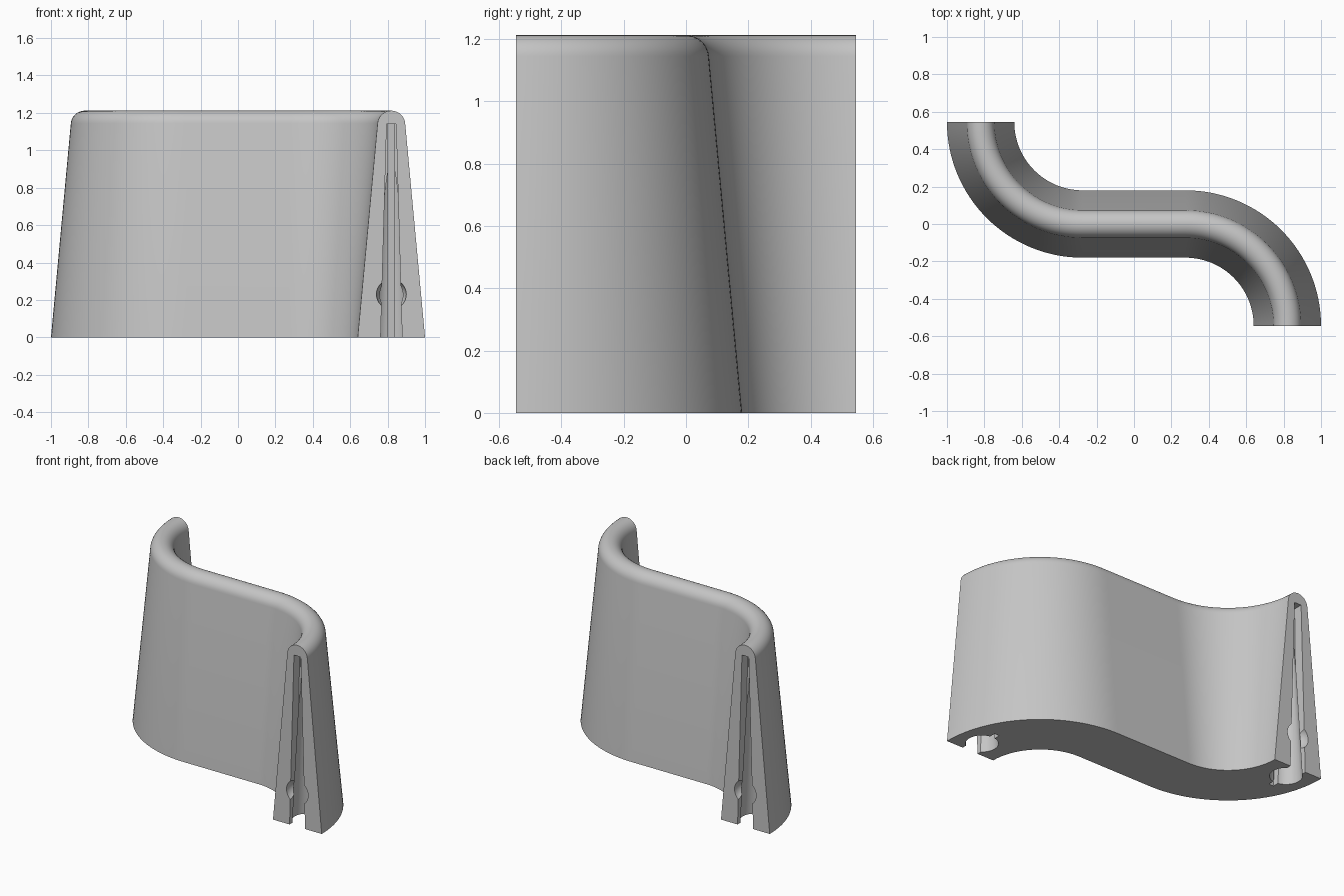
import bpy, bmesh, math
from mathutils import Matrix, Vector

cube = bpy.data.objects.get("Cube")
if cube:
    bpy.data.objects.remove(cube, do_unlink=True)

R = 0.545        # bend radius of the centreline
BEND_X = 0.275   # where the straight middle meets the bends
END_X = BEND_X + R

grey = bpy.data.materials.new("plain_grey")
grey.use_nodes = True
grey.diffuse_color = (0.56, 0.56, 0.56, 1)
grey.node_tree.nodes["Principled BSDF"].inputs["Base Color"].default_value = (0.56, 0.56, 0.56, 1)


def make_object(name, bm):
    bmesh.ops.recalc_face_normals(bm, faces=bm.faces)
    mesh = bpy.data.meshes.new(name)
    bm.to_mesh(mesh)
    bm.free()
    mesh.materials.append(grey)
    obj = bpy.data.objects.new(name, mesh)
    bpy.context.collection.objects.link(obj)
    return obj


def loft(name, rings):
    """Skin closed rings of points and cap both ends."""
    bm = bmesh.new()
    loops = [[bm.verts.new(p) for p in ring] for ring in rings]
    n = len(loops[0])
    for a, b in zip(loops, loops[1:]):
        for i in range(n):
            j = (i + 1) % n
            bm.faces.new((a[i], a[j], b[j], b[i]))
    bm.faces.new(loops[0])
    bm.faces.new(loops[-1])
    return make_object(name, bm)


# Tapered wall section with a rounded crest: (sideways offset, height)
section = [(-0.18, 0), (0.18, 0)]
for i in range(17):
    a = math.radians(5 + 170 * i / 16)
    section.append((0.074 * math.cos(a), 1.138 + 0.074 * math.sin(a)))

# S-shaped centreline: (point, sideways direction)
STEPS = 32
path = []
for i in range(STEPS + 1):
    a = math.pi + math.pi / 2 * i / STEPS
    out = Vector((math.cos(a), math.sin(a), 0))
    path.append((Vector((-BEND_X, R, 0)) + out * R, out))
path += [(-p, o) for p, o in reversed(path)]

wall = loft("curved_wall", [[p + o * s + Vector((0, 0, z)) for s, z in section]
                            for p, o in path])


def tapered_slot(name, low, high, depth_low, depth_high):
    """Vertical slot open through the end face and the floor."""
    rings = []
    for z, w, d in ((-0.02, low, depth_low), (1.14, high, depth_high)):
        y0, y1 = -R - 0.05, -R + d
        rings.append([(END_X - w, y0, z), (END_X + w, y0, z),
                      (END_X + w, y1, z), (END_X - w, y1, z)])
    return loft(name, rings)


def end_cutters():
    # Slot mouth and the thin slit behind the socket
    cutters = [tapered_slot("slot_mouth", 0.058, 0.025, 0.08, 0.06),
               tapered_slot("slot_slit", 0.018, 0.018, 0.25, 0.17)]
    # Tapered round socket
    bm = bmesh.new()
    bmesh.ops.create_cone(bm, cap_ends=True, segments=40, radius1=0.1, radius2=0.035,
                          depth=1.16, matrix=Matrix.Translation((END_X, -R + 0.11, 0.56)))
    cutters.append(make_object("socket", bm))
    # Round recess low on the end face
    bm = bmesh.new()
    bmesh.ops.create_uvsphere(bm, u_segments=32, v_segments=16, radius=0.08,
                              matrix=Matrix.Translation((END_X, -R, 0.23)))
    cutters.append(make_object("round_recess", bm))
    return cutters


# Cut the same connector pocket into both ends, half a turn apart
bpy.context.view_layer.objects.active = wall
for turn in (0, math.pi):
    for cutter in end_cutters():
        cutter.data.transform(Matrix.Rotation(turn, 4, "Z"))
        cutter.hide_render = True
        mod = wall.modifiers.new("pocket", "BOOLEAN")
        mod.operation = "DIFFERENCE"
        mod.solver = "EXACT"
        mod.object = cutter
        bpy.ops.object.modifier_apply(modifier=mod.name)
        bpy.data.objects.remove(cutter, do_unlink=True)

bpy.ops.object.select_all(action="DESELECT")
wall.select_set(True)
bpy.ops.object.shade_smooth_by_angle(angle=math.radians(30))
